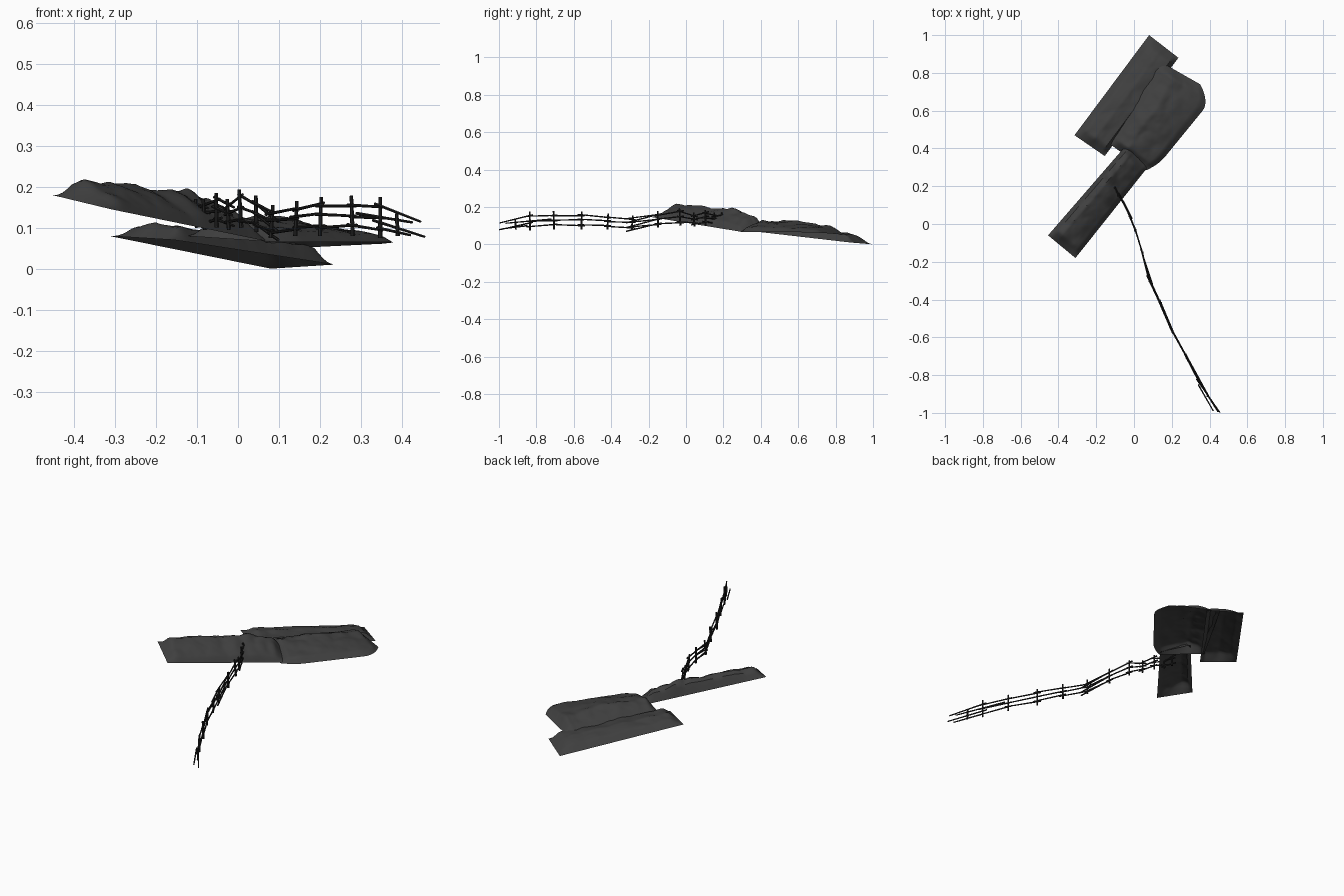
import bpy, bmesh, math, random
from mathutils import Vector, noise

if "Cube" in bpy.data.objects:
    bpy.data.objects.remove(bpy.data.objects["Cube"])

random.seed(4)


def material(name, c):
    m = bpy.data.materials.new(name)
    m.diffuse_color = (c, c, c, 1)
    m.use_nodes = True
    m.node_tree.nodes["Principled BSDF"].inputs["Base Color"].default_value = m.diffuse_color
    return m


stone = material("dark_stone", 0.05)
wood = material("dark_wood", 0.015)


def finish(bm, name, mat, smooth):
    bmesh.ops.recalc_face_normals(bm, faces=bm.faces)
    me = bpy.data.meshes.new(name)
    bm.to_mesh(me)
    bm.free()
    ob = bpy.data.objects.new(name, me)
    bpy.context.collection.objects.link(ob)
    me.materials.append(mat)
    if smooth:
        bpy.context.view_layer.objects.active = ob
        ob.select_set(True)
        bpy.ops.object.shade_smooth_by_angle(angle=math.radians(40))
        ob.select_set(False)
    return ob


def interp(table, t):
    for (a, p), (b, q) in zip(table, table[1:]):
        if t <= b:
            return p + (q - p) * (t - a) / (b - a)
    return table[-1][1]


def rock_slab(name, corners, height, section, trim=(0, 0), nu=56, nv=24):
    """Open rock shell. corners: left start, right start, left end, right end."""
    ls, rs, le, re = map(Vector, corners)
    bm = bmesh.new()
    rows = []
    for i in range(nu + 1):
        u = i / nu
        # rounded right-hand corners
        cut = trim[0] * max(0, 1 - u / 0.22) ** 2 + trim[1] * max(0, 1 - (1 - u) / 0.22) ** 2
        row = []
        for j in range(nv + 1):
            v = j / nv
            w = v * (1 - cut)
            p = ls.lerp(le, u).lerp(rs.lerp(re, u), w)
            ramp = min(1, u / 0.08, (1 - u) / 0.08)
            n = noise.fractal(p * 9, 0.8, 2.1, 4)
            crack = abs(noise.noise(p * 11 + Vector((3, 1, 0))))
            h = interp(height, u) * interp(section, v) * ramp
            p.z += max(0, h * (0.93 + 0.13 * n + 0.25 * crack))
            row.append(bm.verts.new(p))
        rows.append(row)
    for a, b in zip(rows, rows[1:]):
        for j in range(nv):
            bm.faces.new((a[j], b[j], b[j + 1], a[j + 1]))
    # make the shell face upwards
    ob = finish(bm, name, stone, True)
    if sum(f.normal.z for f in ob.data.polygons) < 0:
        ob.data.flip_normals()
    return ob


# Three overlapping rock slabs
ridge = [(0, 0), (0.12, 0.75), (0.3, 1), (0.6, 0.75), (0.9, 0.4), (1, 0)]
rock_slab("rock_front_left",
          [(-0.455, -0.06, 0.18), (-0.31, -0.18, 0.145), (-0.03, 0.43, 0.095), (0.08, 0.31, 0.065)],
          [(0, 0.053), (0.3, 0.065), (0.75, 0.078), (1, 0.05)], ridge)
rock_slab("rock_middle",
          [(-0.13, 0.425, 0.08), (0.09, 0.265, 0.065), (0.13, 0.865, 0.05), (0.437, 0.69, 0.065)],
          [(0, 0.055), (0.4, 0.065), (1, 0.04)],
          [(0, 0), (0.15, 0.6), (0.35, 1), (0.6, 0.75), (0.9, 0.4), (1, 0)],
          trim=(0.12, 0.28), nv=30)
rock_slab("rock_back",
          [(-0.315, 0.47, 0.08), (-0.155, 0.36, 0.07), (0.08, 1.0, 0.0), (0.235, 0.88, 0.01)],
          [(0, 0.042), (1, 0.047)],
          [(0, 0), (0.18, 0.65), (0.5, 1), (0.88, 0.85), (1, 0)])


def stick(bm, a, b, r, sides=6):
    """Rough tapered pole between two points."""
    a, b = Vector(a), Vector(b)
    d = (b - a).normalized()
    s = d.orthogonal().normalized()
    t = d.cross(s)
    rings = []
    for p, k in ((a, 1), (b, 0.8)):
        rings.append([bm.verts.new(p + r * k * (s * math.cos(i * math.tau / sides)
                                              + t * math.sin(i * math.tau / sides)))
                      for i in range(sides)])
    for i in range(sides):
        j = (i + 1) % sides
        bm.faces.new((rings[0][i], rings[0][j], rings[1][j], rings[1][i]))
    bm.faces.new(rings[0][::-1])
    bm.faces.new(rings[1])


# Fence line: x, y, foot z, top z of each post
posts = [(-0.10, 0.195, 0.10, 0.17), (-0.08, 0.155, 0.095, 0.17), (-0.052, 0.105, 0.10, 0.185),
         (-0.022, 0.045, 0.095, 0.17), (0.008, -0.03, 0.10, 0.193), (0.045, -0.15, 0.09, 0.178),
         (0.08, -0.29, 0.075, 0.155), (0.14, -0.42, 0.08, 0.165), (0.20, -0.56, 0.08, 0.175),
         (0.28, -0.705, 0.08, 0.178), (0.347, -0.835, 0.075, 0.175), (0.39, -0.91, 0.08, 0.135)]
bm = bmesh.new()
for x, y, z0, z1 in posts:
    lean = random.uniform(-0.006, 0.006)
    stick(bm, (x, y, z0), (x + lean, y + lean, z1), 0.0055)
finish(bm, "fence_posts", wood, False)

# Three rails per bay, overshooting the posts a little
bm = bmesh.new()
for (ax, ay, a0, a1), (bx, by, b0, b1) in zip(posts[:-2], posts[1:-1]):
    for f in (0.22, 0.52, 0.78):
        a = Vector((ax, ay, a0 + f * (a1 - a0) + random.uniform(-0.005, 0.005)))
        b = Vector((bx, by, b0 + f * (b1 - b0) + random.uniform(-0.005, 0.005)))
        over = (b - a).normalized() * 0.02
        side = Vector((random.uniform(-0.004, 0.004), 0, 0))
        stick(bm, a - over + side, b + over + side, 0.004)
# broken end bay and the crooked rising panel near the rocks
loose = [((0.335, -0.82, 0.158), (0.445, -0.995, 0.115)),
         ((0.29, -0.72, 0.135), (0.425, -0.965, 0.113)),
         ((0.33, -0.82, 0.118), (0.455, -0.998, 0.078)),
         ((0.34, -0.85, 0.10), (0.42, -0.99, 0.082))]
for lo, hi in ((0.07, 0.115), (0.09, 0.14), (0.115, 0.165)):
    loose.append(((0.098, -0.32, lo), (0.035, -0.13, hi)))
for a, b in loose:
    stick(bm, a, b, 0.004)
finish(bm, "fence_rails", wood, False)
